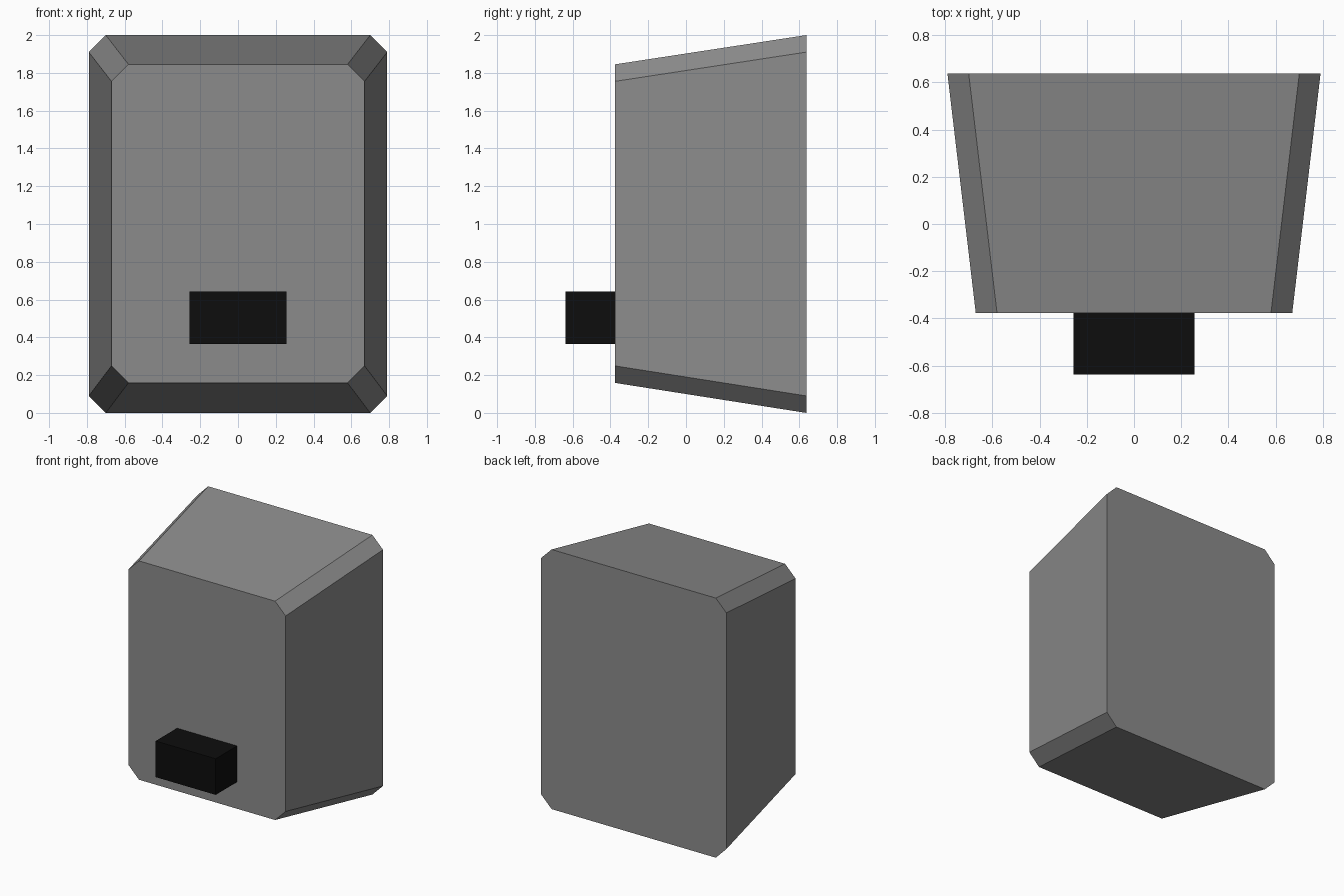
import bpy
import bmesh

if "Cube" in bpy.data.objects:
    bpy.data.objects.remove(bpy.data.objects["Cube"], do_unlink=True)


def make_material(name, value):
    mat = bpy.data.materials.new(name)
    mat.use_nodes = True
    colour = (value, value, value, 1)
    mat.diffuse_color = colour
    mat.node_tree.nodes["Principled BSDF"].inputs["Base Color"].default_value = colour
    return mat


def loft(name, rings, mat):
    """Join two outlines of (x, y, z) points into a closed solid."""
    bm = bmesh.new()
    back, front = [[bm.verts.new(p) for p in ring] for ring in rings]
    bm.faces.new(back)
    bm.faces.new(front)
    for i in range(len(back)):
        j = (i + 1) % len(back)
        bm.faces.new((back[i], back[j], front[j], front[i]))
    bmesh.ops.recalc_face_normals(bm, faces=bm.faces)
    mesh = bpy.data.meshes.new(name)
    bm.to_mesh(mesh)
    bm.free()
    mesh.materials.append(mat)
    obj = bpy.data.objects.new(name, mesh)
    bpy.context.collection.objects.link(obj)
    return obj


def clipped_rectangle(y, w, h, mid, cut):
    """Upright rectangle with its four corners cut off."""
    corner = [(w, h - cut), (w - cut, h)]
    half = corner + [(-x, z) for x, z in reversed(corner)]
    outline = half + [(-x, -z) for x, z in half]
    return [(x, y, mid + z) for x, z in outline]


def rectangle(y, w, h, mid):
    return [(x, y, mid + z) for x, z in ((w, -h), (w, h), (-w, h), (-w, -h))]


grey = make_material("grey", 0.26)
black = make_material("black", 0.004)

# Tapered housing, wider at the back
loft("housing", (clipped_rectangle(0.637, 0.79, 1.0, 1.0, 0.09),
                 clipped_rectangle(-0.377, 0.67, 0.843, 1.002, 0.09)), grey)

# Block standing out from the lower front
loft("front_block", (rectangle(-0.377, 0.256, 0.139, 0.504),
                     rectangle(-0.637, 0.256, 0.139, 0.504)), black)
